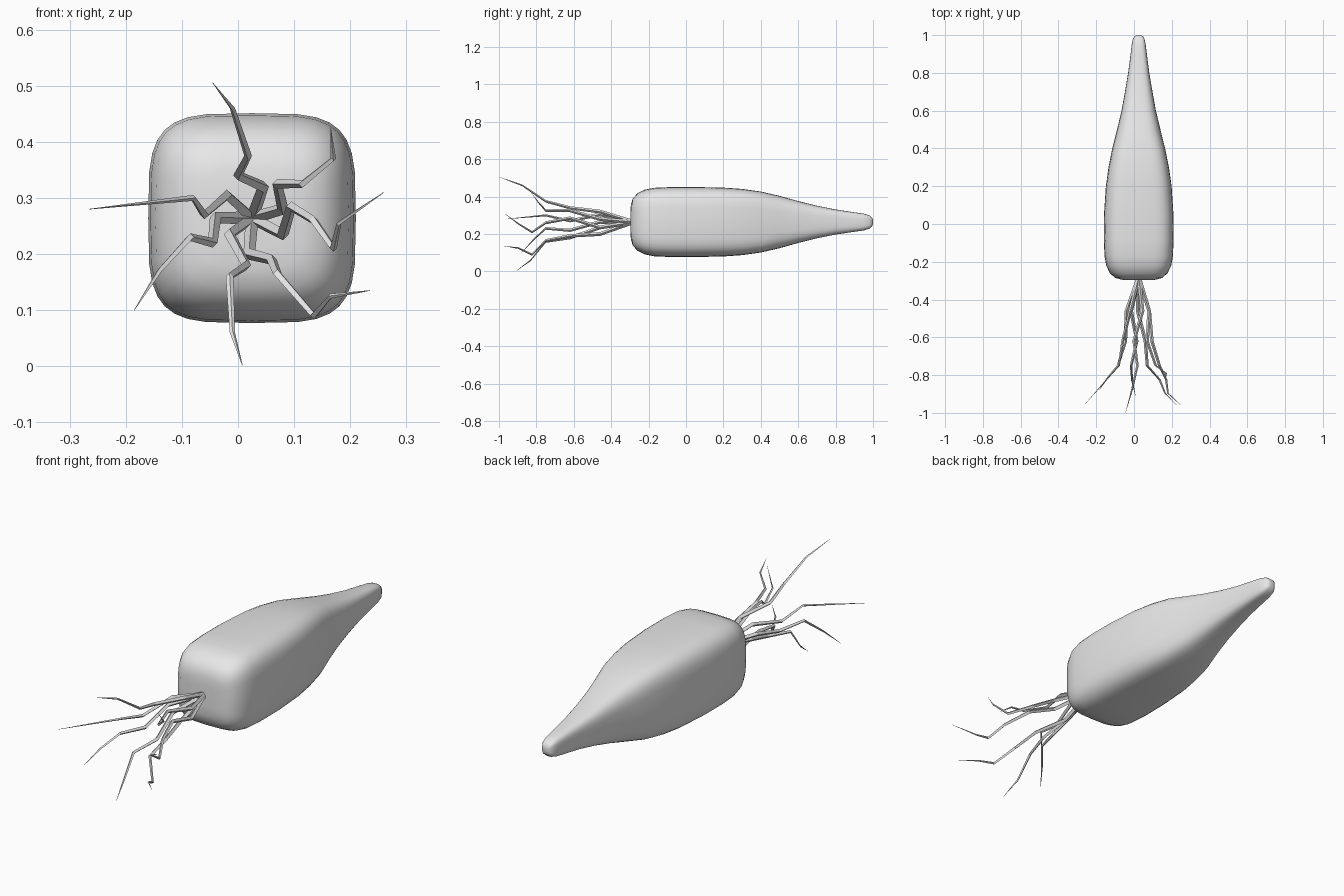
import bpy, bmesh
from math import cos, sin, pi, copysign

cube = bpy.data.objects.get("Cube")
if cube:
    bpy.data.objects.remove(cube, do_unlink=True)

grey = bpy.data.materials.new("plain grey")
grey.use_nodes = True
colour = (0.8, 0.8, 0.8, 1)
grey.diffuse_color = colour
grey.node_tree.nodes["Principled BSDF"].inputs["Base Color"].default_value = colour


def section(centre, half_x, half_z, sides, power):
    """Rounded-square outline lying across the y axis."""
    x, y, z = centre
    points = []
    for i in range(sides):
        a = 2 * pi * i / sides
        c, s = cos(a), sin(a)
        points.append((x + half_x * copysign(abs(c) ** (2 / power), c), y,
                       z + half_z * copysign(abs(s) ** (2 / power), s)))
    return points


def loft(name, sections, smooth):
    """Skin a row of outlines and close both ends."""
    bm = bmesh.new()
    rings = [[bm.verts.new(p) for p in ring] for ring in sections]
    for a, b in zip(rings, rings[1:]):
        for i in range(len(a)):
            j = (i + 1) % len(a)
            bm.faces.new((a[i], a[j], b[j], b[i]))
    bm.faces.new(rings[0])
    bm.faces.new(rings[-1])
    bmesh.ops.recalc_face_normals(bm, faces=bm.faces)
    for face in bm.faces:
        face.smooth = smooth
    mesh = bpy.data.meshes.new(name)
    bm.to_mesh(mesh)
    bm.free()
    mesh.materials.append(grey)
    obj = bpy.data.objects.new(name, mesh)
    bpy.context.collection.objects.link(obj)
    return obj


# Tapering body: y, half width, half height
CX, CZ = 0.025, 0.264
profile = [
    (-0.297, 0.05, 0.05), (-0.295, 0.09, 0.09), (-0.285, 0.125, 0.125),
    (-0.26, 0.153, 0.153), (-0.22, 0.172, 0.173), (-0.17, 0.181, 0.183),
    (-0.08, 0.185, 0.187), (0.05, 0.184, 0.187), (0.2, 0.174, 0.184),
    (0.3, 0.16, 0.177), (0.4, 0.14, 0.163), (0.5, 0.115, 0.14),
    (0.6, 0.091, 0.112), (0.7, 0.073, 0.087), (0.8, 0.056, 0.067),
    (0.9, 0.043, 0.052), (0.95, 0.037, 0.045), (0.98, 0.031, 0.036),
    (0.995, 0.022, 0.024), (1, 0.01, 0.01),
]
loft("body", [section((CX, y, CZ), hx, hz, 32, 4 if y < 0.5 else 3.4)
              for y, hx, hz in profile], True)

# Crooked roots: tip depth, then (x, z) of each bend
roots = {
    "top": (-1, [(.045, .32), (0, .34), (.018, .375), (-.01, .46), (-.045, .505)]),
    "upper_left": (-.83, [(.08, .28), (.07, .325), (.115, .325), (.17, .37), (.165, .425)]),
    "left": (-.97, [(.08, .235), (.095, .285), (.135, .26), (.17, .21), (.18, .255), (.26, .31)]),
    "lower_left": (-.97, [(.02, .2), (.06, .19), (.07, .165), (.135, .09), (.165, .125), (.235, .135)]),
    "bottom": (-.91, [(-.015, .235), (.015, .18), (-.015, .16), (-.01, .06), (.008, .001)]),
    "lower_right": (-.88, [(-.04, .265), (-.045, .22), (-.085, .23), (-.14, .17), (-.185, .1)]),
    "right": (-.96, [(-.02, .305), (-.06, .27), (-.08, .3), (-.265, .28)]),
}
bend_depths = [-0.46, -0.62, -0.75]
for name, (tip, bends) in roots.items():
    outer = len(bends) - len(bend_depths)
    last = bend_depths[-1]
    depths = bend_depths + [last + (tip - last) * (i + 1) / outer for i in range(outer)]
    path = [(CX, -0.28, CZ)] + [(x, y, z) for (x, z), y in zip(bends, depths)]
    rings = []
    for i, p in enumerate(path):
        r = 0.011 * (1 - i / (len(path) - 1)) ** 0.6 + 0.0005
        rings.append(section(p, r, r, 4, 2))
    loft("root_" + name, rings, False)
